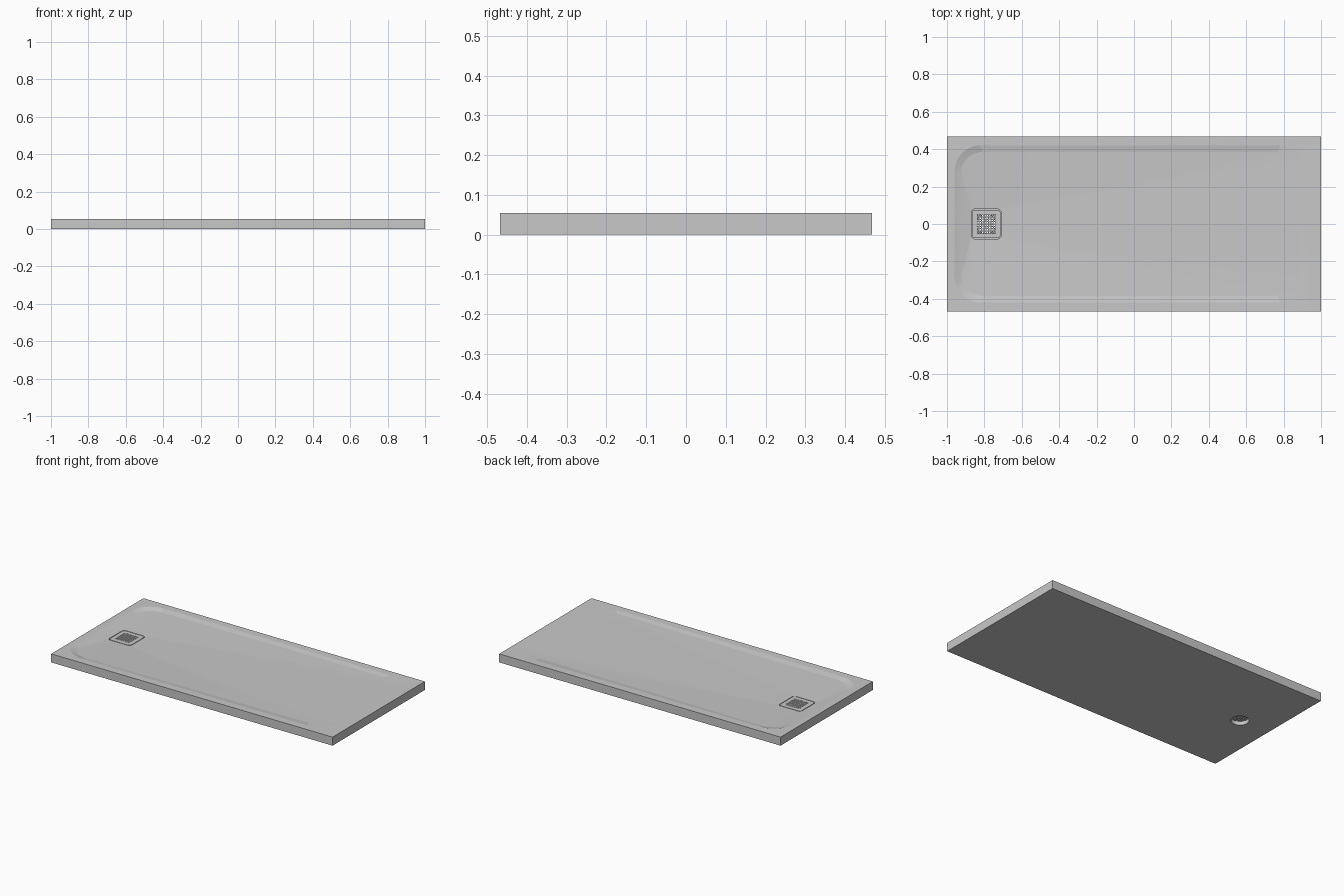
import bpy, bmesh, math

cube = bpy.data.objects.get("Cube")
if cube:
    bpy.data.objects.remove(cube)

LENGTH, WIDTH, HEIGHT = 2.0, 0.936, 0.055
DRAIN_X = -0.79
DRAIN_Z = 0.034       # height of the basin at the drain
FLOOR_Z = 0.024       # bottom of the drain recess
ARC = 10              # segments per rounded corner

grey = bpy.data.materials.new("stone grey")
grey.use_nodes = True
grey.diffuse_color = (0.58, 0.58, 0.58, 1)
grey.node_tree.nodes["Principled BSDF"].inputs["Base Color"].default_value = grey.diffuse_color


def rounded_ring(cx, half_x, half_y, radius, z):
    """Points of a rounded rectangle; z is a number or a function of x."""
    points = []
    for corner, (sx, sy) in enumerate([(1, 1), (-1, 1), (-1, -1), (1, -1)]):
        for i in range(ARC + 1):
            a = (corner + i / ARC) * math.pi / 2
            x = cx + sx * (half_x - radius) + radius * math.cos(a)
            y = sy * (half_y - radius) + radius * math.sin(a)
            points.append((x, y, z(x) if callable(z) else z))
    return points


def finish(bm, name, angle):
    bmesh.ops.remove_doubles(bm, verts=bm.verts, dist=1e-5)
    bmesh.ops.recalc_face_normals(bm, faces=bm.faces)
    mesh = bpy.data.meshes.new(name)
    bm.to_mesh(mesh)
    bm.free()
    mesh.materials.append(grey)
    obj = bpy.data.objects.new(name, mesh)
    bpy.context.collection.objects.link(obj)
    bpy.ops.object.select_all(action='DESELECT')
    obj.select_set(True)
    bpy.context.view_layer.objects.active = obj
    bpy.ops.object.shade_smooth_by_angle(angle=math.radians(angle))
    return obj


def loft(name, rings, angle):
    """Skin a closed loop of rings, last joined to first."""
    bm = bmesh.new()
    loops = [[bm.verts.new(p) for p in ring] for ring in rings]
    n = len(loops[0])
    for a, b in zip(loops, loops[1:] + loops[:1]):
        for i in range(n):
            j = (i + 1) % n
            bm.faces.new((a[i], a[j], b[j], b[i]))
    return finish(bm, name, angle)


def wall_foot(x):
    """The basin wall is deepest by the drain and fades out at the far end."""
    return HEIGHT - 0.001 - 0.009 * max(0, (0.9 - x) / 1.8)


def wall_middle(x):
    return HEIGHT - 0.3 * (HEIGHT - wall_foot(x))


# Tray: slab, sunken basin, drain recess and waste hole
half_x, half_y = LENGTH / 2, WIDTH / 2
loft("shower_tray", [
    rounded_ring(DRAIN_X, 0.052, 0.052, 0.052, 0),
    rounded_ring(0, half_x, half_y, 0, 0),
    rounded_ring(0, half_x, half_y, 0, HEIGHT),
    rounded_ring(-0.02, 0.94, 0.42, 0.14, HEIGHT),
    rounded_ring(-0.02, 0.93, 0.41, 0.13, wall_middle),
    rounded_ring(-0.02, 0.905, 0.385, 0.115, wall_foot),
    rounded_ring(DRAIN_X, 0.08, 0.08, 0.02, DRAIN_Z),
    rounded_ring(DRAIN_X, 0.08, 0.08, 0.02, FLOOR_Z),
    rounded_ring(DRAIN_X, 0.052, 0.052, 0.052, FLOOR_Z),
], 5)

# Drain cover: flat frame around the perforated middle
GRATE = 0.05
cover_bottom = DRAIN_Z - 0.008
loft("drain_cover_frame", [
    rounded_ring(DRAIN_X, GRATE, GRATE, 0, DRAIN_Z),
    rounded_ring(DRAIN_X, 0.076, 0.076, 0.017, DRAIN_Z),
    rounded_ring(DRAIN_X, 0.076, 0.076, 0.017, cover_bottom),
    rounded_ring(DRAIN_X, GRATE, GRATE, 0, cover_bottom),
], 30)

# Perforated grate: square cells, each with an octagonal hole
CELLS = 8
cell = GRATE / CELLS
bm = bmesh.new()
for row in range(CELLS):
    for col in range(CELLS):
        cx = DRAIN_X - GRATE + (2 * col + 1) * cell
        cy = -GRATE + (2 * row + 1) * cell
        outer, inner = [], []
        for i in range(8):
            c, s = math.cos(i * math.pi / 4), math.sin(i * math.pi / 4)
            reach = cell / max(abs(c), abs(s))
            outer.append(bm.verts.new((cx + reach * c, cy + reach * s, DRAIN_Z)))
            hole = cell * 0.66
            inner.append(bm.verts.new((cx + hole * c, cy + hole * s, DRAIN_Z)))
        for i in range(8):
            j = (i + 1) % 8
            bm.faces.new((outer[i], outer[j], inner[j], inner[i]))
grate = finish(bm, "drain_grate", 30)
if grate.data.polygons[0].normal.z < 0:
    grate.data.flip_normals()
solid = grate.modifiers.new("thickness", 'SOLIDIFY')
solid.thickness = 0.006
solid.offset = -1
